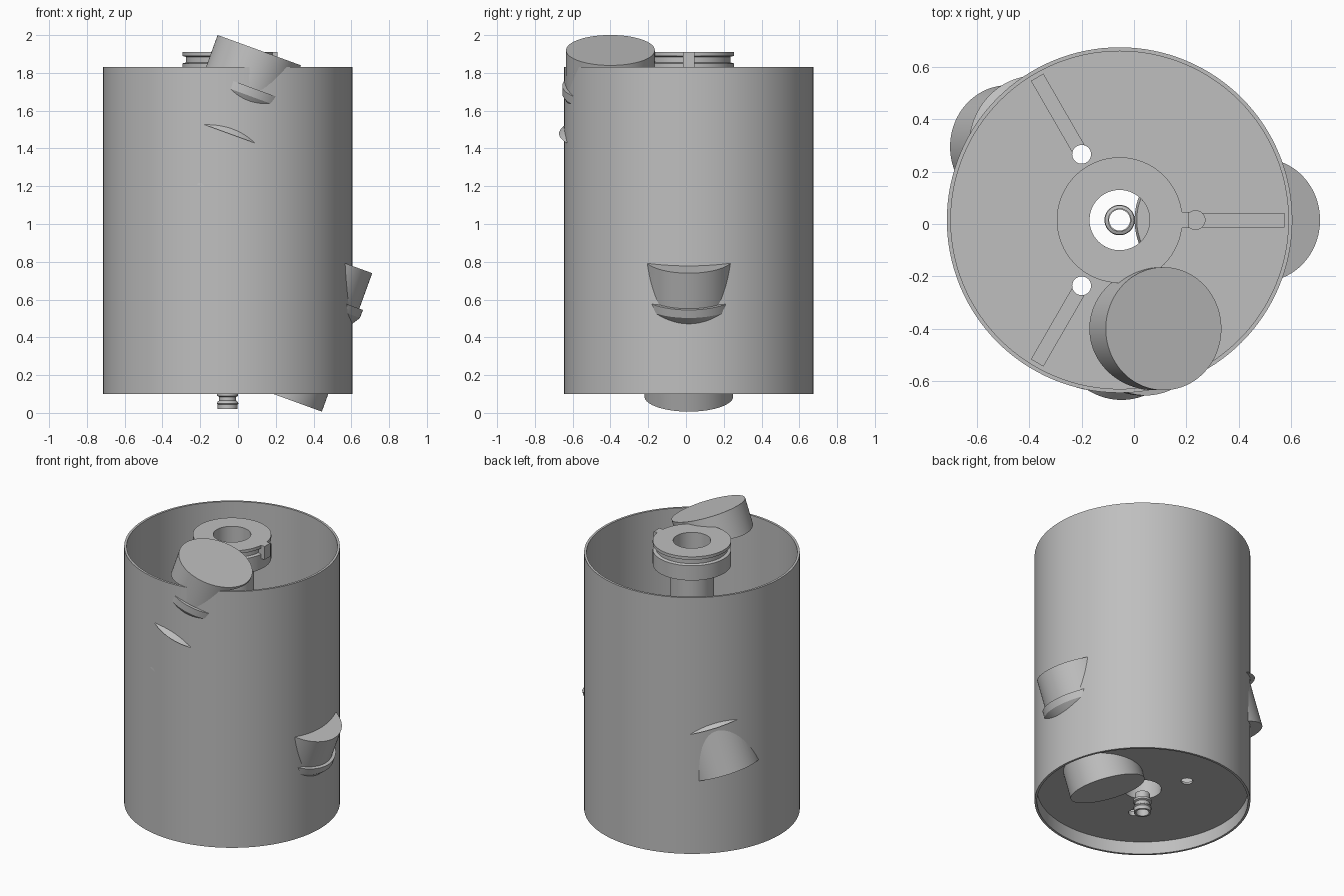
import bpy, bmesh, math
from mathutils import Matrix, Vector

if "Cube" in bpy.data.objects:
    bpy.data.objects.remove(bpy.data.objects["Cube"], do_unlink=True)

CX, CY = -0.055, 0.015
TILT = math.radians(20)

grey = bpy.data.materials.new("plain grey")
grey.use_nodes = True
grey.diffuse_color = (0.52, 0.52, 0.52, 1)
grey.node_tree.nodes["Principled BSDF"].inputs["Base Color"].default_value = (0.52, 0.52, 0.52, 1)


def make(name, bm):
    bmesh.ops.recalc_face_normals(bm, faces=bm.faces)
    mesh = bpy.data.meshes.new(name)
    bm.to_mesh(mesh)
    bm.free()
    mesh.materials.append(grey)
    ob = bpy.data.objects.new(name, mesh)
    bpy.context.collection.objects.link(ob)
    return ob


def lathe(name, profile, sides=96, matrix=None, closed=True):
    """Spin (radius, height) points; open profiles get flat end caps."""
    bm = bmesh.new()
    rings = []
    for r, z in profile:
        rings.append([bm.verts.new((r * math.cos(a), r * math.sin(a), z))
                      for a in (2 * math.pi * i / sides for i in range(sides))])
    count = len(rings) if closed else len(rings) - 1
    for k in range(count):
        a, b = rings[k], rings[(k + 1) % len(rings)]
        for i in range(sides):
            j = (i + 1) % sides
            bm.faces.new((a[i], a[j], b[j], b[i]))
    if not closed:
        bm.faces.new(rings[0])
        bm.faces.new(rings[-1])
    bm.transform(matrix or Matrix.Translation((CX, CY, 0)))
    return make(name, bm)


def box(name, size, center, angle=0):
    bm = bmesh.new()
    bmesh.ops.create_cube(bm, size=1)
    bm.transform(Matrix.Translation((CX, CY, 0)) @ Matrix.Rotation(angle, 4, 'Z')
                 @ Matrix.Translation(center) @ Matrix.Diagonal((*size, 1)))
    return make(name, bm)


def select(ob):
    bpy.ops.object.select_all(action='DESELECT')
    ob.select_set(True)
    bpy.context.view_layer.objects.active = ob


def cut(ob, cutter):
    mod = ob.modifiers.new("cut", 'BOOLEAN')
    mod.operation, mod.solver, mod.object = 'DIFFERENCE', 'EXACT', cutter
    cutter.hide_render = True
    select(ob)
    bpy.ops.object.modifier_apply(modifier=mod.name)


def discard(ob):
    bpy.data.objects.remove(ob, do_unlink=True)


parts = []

# Open drum with a raised floor
drum = lathe("drum", [(0.66, 0.1), (0.66, 1.83), (0.645, 1.83), (0.645, 0.2),
                      (0.115, 0.2), (0.115, 0.185), (0.645, 0.185), (0.645, 0.1)], 128)
parts.append(drum)

# Three floor ribs, each with a round hole at its inner end
for i in range(3):
    angle = i * 2 * math.pi / 3
    rib = box(f"floor_rib_{i + 1}", (0.36, 0.055, 0.02), (0.45, 0, 0.205), angle)
    spot = Matrix.Translation((CX + 0.29 * math.cos(angle), CY + 0.29 * math.sin(angle), 0))
    hole = lathe("hole_cutter", [(0.036, 0.15), (0.036, 0.3)], 32, spot, closed=False)
    cut(drum, hole)
    cut(rib, hole)
    discard(hole)
    parts.append(rib)

# Central grooved hub on a hollow column
parts.append(lathe("hub", [(0.115, 0.19), (0.135, 0.19), (0.135, 1.75), (0.24, 1.75),
                           (0.24, 1.85), (0.22, 1.855), (0.22, 1.885), (0.24, 1.89),
                           (0.24, 1.91), (0.115, 1.91)]))
parts.append(box("hub_key", (0.07, 0.06, 0.09), (0.23, 0, 1.865)))

# Small outlet nozzle below the floor
parts.append(lathe("nozzle", [(0.04, 0.02), (0.053, 0.02), (0.053, 0.045), (0.058, 0.05),
                              (0.053, 0.06), (0.045, 0.065), (0.045, 0.085), (0.056, 0.09),
                              (0.056, 0.105), (0.045, 0.11), (0.045, 0.15), (0.04, 0.15)], 48))

# Tilted spools, kept only where they stand clear of the drum's volume
spool_profile = [(0.235, 0), (0.235, -0.2), (0.255, -0.2), (0.255, -0.245), (0.2, -0.33),
                 (0.2, -0.38), (0.235, -0.43), (0.272, -0.47), (0.235, -0.47), (0.235, -0.78)]
core = lathe("core_cutter", [(0.652, 0.19), (0.652, 1.828)], 128, closed=False)
for name, top in (("front_spool", (0.113, -0.4, 1.92)),
                  ("side_spool", (0.49, 0.015, 0.82)),
                  ("back_spool", (-0.215, 0.295, 1.33))):
    place = Matrix.Translation(Vector(top)) @ Matrix.Rotation(TILT, 4, 'Y')
    spool = lathe(name, spool_profile, 96, place, closed=False)
    cut(spool, core)
    parts.append(spool)
discard(core)

for ob in parts:
    select(ob)
    bpy.ops.object.shade_smooth_by_angle(angle=math.radians(25))
